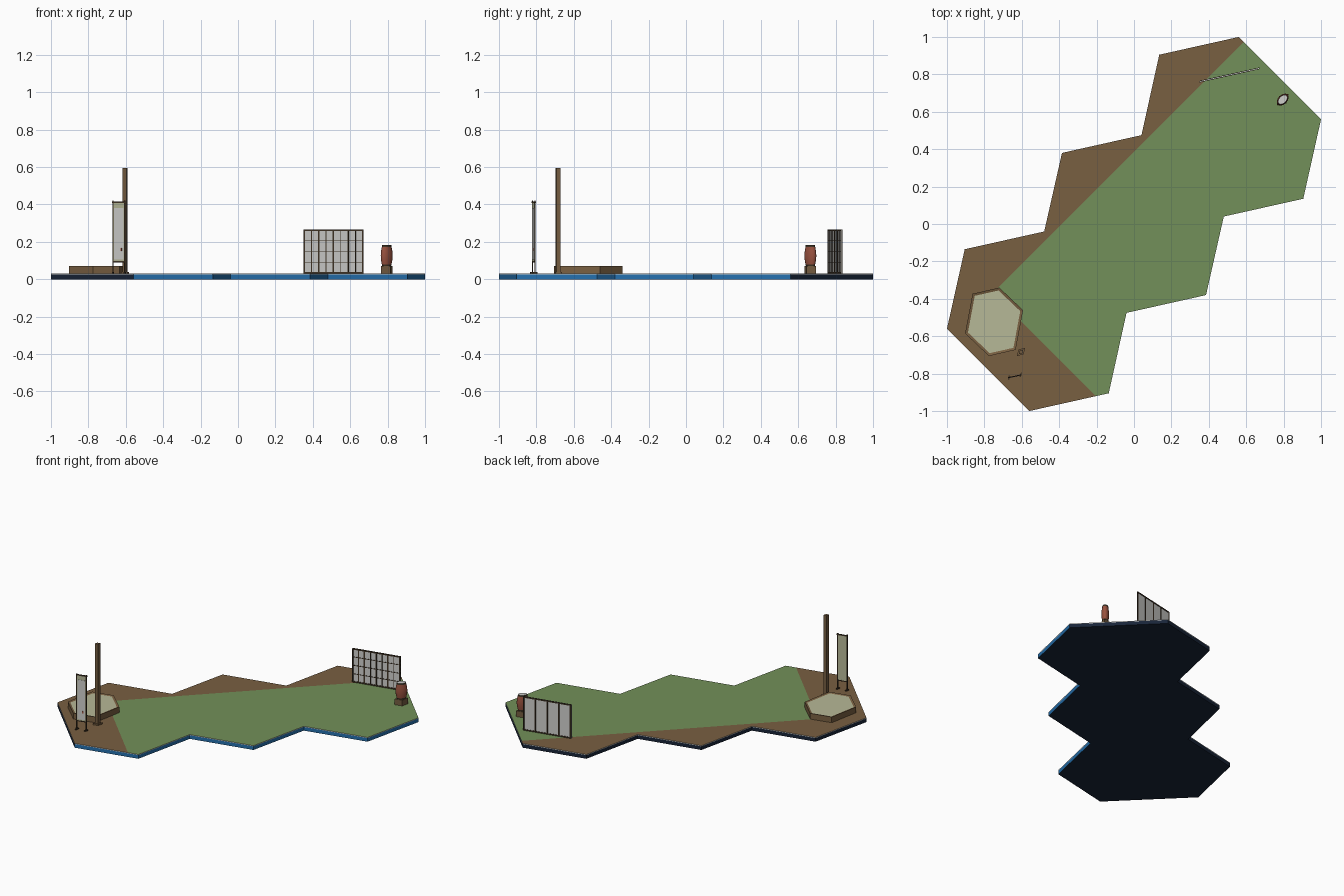
import bpy, bmesh, math
from mathutils import Vector

if "Cube" in bpy.data.objects:
    bpy.data.objects.remove(bpy.data.objects["Cube"])

# Skewed floor axes shared by every prop on the platform
A = math.radians(12.5)
U = Vector((math.cos(A), math.sin(A), 0))
V = Vector((math.sin(A), math.cos(A), 0))
G = 0.03  # ground height


def material(name, rgb):
    m = bpy.data.materials.new(name)
    m.diffuse_color = (*rgb, 1)
    m.use_nodes = True
    m.node_tree.nodes["Principled BSDF"].inputs["Base Color"].default_value = m.diffuse_color
    return m


GRASS = material("grass green", (0.17, 0.28, 0.10))
EARTH = material("earth brown", (0.19, 0.115, 0.053))
MAT = material("straw", (0.47, 0.48, 0.31))
BLUE = material("edge blue", (0.018, 0.16, 0.42))
NAVY = material("base navy", (0.009, 0.018, 0.04))
WHITE = material("paper white", (0.62, 0.62, 0.60))
DARK = material("dark wood", (0.05, 0.033, 0.018))
WOOD = material("post wood", (0.17, 0.105, 0.05))
RED = material("drum red", (0.32, 0.085, 0.05))


def finish(name, bm, mats):
    me = bpy.data.meshes.new(name)
    bm.normal_update()
    bm.to_mesh(me)
    bm.free()
    for m in mats:
        me.materials.append(m)
    ob = bpy.data.objects.new(name, me)
    bpy.context.collection.objects.link(ob)
    return ob


def prism_bm(pts, z0, z1):
    bm = bmesh.new()
    lo = [bm.verts.new((p[0], p[1], z0)) for p in pts]
    hi = [bm.verts.new((p[0], p[1], z1)) for p in pts]
    bm.faces.new(lo[::-1])
    bm.faces.new(hi)
    n = len(pts)
    for i in range(n):
        j = (i + 1) % n
        bm.faces.new((lo[i], lo[j], hi[j], hi[i]))
    bm.normal_update()
    return bm


def box(name, c, a, b, z0, z1, mat, du=0, dv=0):
    """Box on the skewed axes: half sizes a, b, offset du, dv from centre c."""
    o = Vector((c[0], c[1], 0)) + U * du + V * dv
    pts = [o + U * a * s + V * b * t for s, t in ((-1, -1), (1, -1), (1, 1), (-1, 1))]
    return finish(name, prism_bm(pts, z0, z1), [mat])


# Platform outline: half of it, then the same turned by 180 degrees
half = [(-0.56, -1.0), (-0.135, -0.905), (-0.04, -0.475), (0.385, -0.38),
        (0.48, 0.04), (0.905, 0.135), (1.0, 0.56)]
outline = half + [(-x, -y) for x, y in half]

# Base slab: blue on the long front right side, navy elsewhere
bm = prism_bm(outline, 0, 0.025)
for f in bm.faces:
    f.material_index = 1 if f.normal.x - f.normal.y > 0.3 else 0
finish("base_slab", bm, [NAVY, BLUE])

# Ground: white rim, top cut into grass and earth
bm = prism_bm(outline, 0.025, G)
bmesh.ops.triangulate(bm, faces=bm.faces[:])
for co, no in (((0, 0.385, 0), (-1, 1, 0)), ((0, -1.125, 0), (1, 1, 0))):
    bmesh.ops.bisect_plane(bm, geom=bm.verts[:] + bm.edges[:] + bm.faces[:],
                           plane_co=co, plane_no=no)
bm.normal_update()
for f in bm.faces:
    c = f.calc_center_median()
    if f.normal.z > 0.5:
        f.material_index = 1 if (c.y < c.x + 0.385 and c.y > -c.x - 1.125) else 2
finish("ground", bm, [WHITE, GRASS, EARTH])

# Six sided dais with a slightly sunken straw top
cx, cy = -0.748, -0.523
hexa = [(0.155, 0.062), (0.028, 0.183), (-0.115, 0.15)]
hexa += [(-x, -y) for x, y in hexa]
bm = prism_bm([(cx + x, cy + y) for x, y in hexa], G, 0.07)
top = max(bm.faces, key=lambda f: f.normal.z)
bmesh.ops.inset_region(bm, faces=[top], thickness=0.016, depth=-0.004)
top.material_index = 1
finish("dais", bm, [EARTH, MAT])

# Striking post on a small foot
P = (-0.604, -0.684)
box("post_foot", P, 0.018, 0.018, G, 0.04, EARTH)
box("post", P, 0.0105, 0.0105, G, 0.595, WOOD)

# Standing banner
B = (-0.637, -0.814)
for s in (-1, 1):
    box("banner_pole", B, 0.003, 0.003, G, 0.42, DARK, s * 0.032)
    box("banner_foot", B, 0.004, 0.012, G, 0.038, DARK, s * 0.032)
box("banner_top_rail", B, 0.037, 0.003, 0.408, 0.416, DARK)
box("banner_cloth", B, 0.029, 0.002, 0.095, 0.408, MAT)
box("banner_paper", B, 0.026, 0.001, 0.105, 0.38, WHITE, 0, -0.003)
box("banner_bottom_rod", B, 0.03, 0.003, 0.09, 0.097, DARK)
box("banner_seal", B, 0.004, 0.001, 0.15, 0.166, RED, 0.013, -0.0045)

# Folding paper screen: four panels, lattice on the front only
S = (0.511, 0.797)
L, z0, z1 = 0.164, G, 0.265
box("screen_paper", S, L, 0.002, z0, z1, WHITE)
for i in range(5):
    box("screen_stile", S, 0.004, 0.005, z0, z1, DARK, (i / 2 - 1) * (L - 0.004))
for z in (z0, z1 - 0.008):
    box("screen_rail", S, L, 0.005, z, z + 0.008, DARK)
for i in range(4):
    box("screen_lattice_upright", S, 0.002, 0.0015, z0, z1, DARK,
        (i / 2 - 0.75) * (L - 0.004), -0.003)
for i in range(1, 4):
    z = z0 + (z1 - z0) * i / 4
    box("screen_lattice_bar", S, L, 0.0015, z - 0.002, z + 0.002, DARK, 0, -0.003)

# Drum on a square stand
D = (0.795, 0.665)
box("drum_stand", D, 0.026, 0.026, G, 0.07, WOOD)
profile = [(0.024, 0.07), (0.026, 0.08), (0.030, 0.10), (0.032, 0.126),
           (0.030, 0.152), (0.026, 0.172), (0.025, 0.183)]
N = 20
bm = bmesh.new()
rings = []
for r, z in profile:
    rings.append([bm.verts.new(Vector((D[0], D[1], z)) + U * r * math.cos(t) + V * r * math.sin(t))
                  for t in (2 * math.pi * k / N for k in range(N))])
for i in range(len(rings) - 1):
    for k in range(N):
        m = (k + 1) % N
        f = bm.faces.new((rings[i][k], rings[i][m], rings[i + 1][m], rings[i + 1][k]))
        f.material_index = 1 if i in (0, len(rings) - 2) else 0
bm.faces.new(rings[0][::-1]).material_index = 1
bm.faces.new(rings[-1]).material_index = 2
drum = finish("drum", bm, [RED, DARK, WHITE])
bpy.context.view_layer.objects.active = drum
drum.select_set(True)
bpy.ops.object.shade_smooth_by_angle(angle=math.radians(35))
